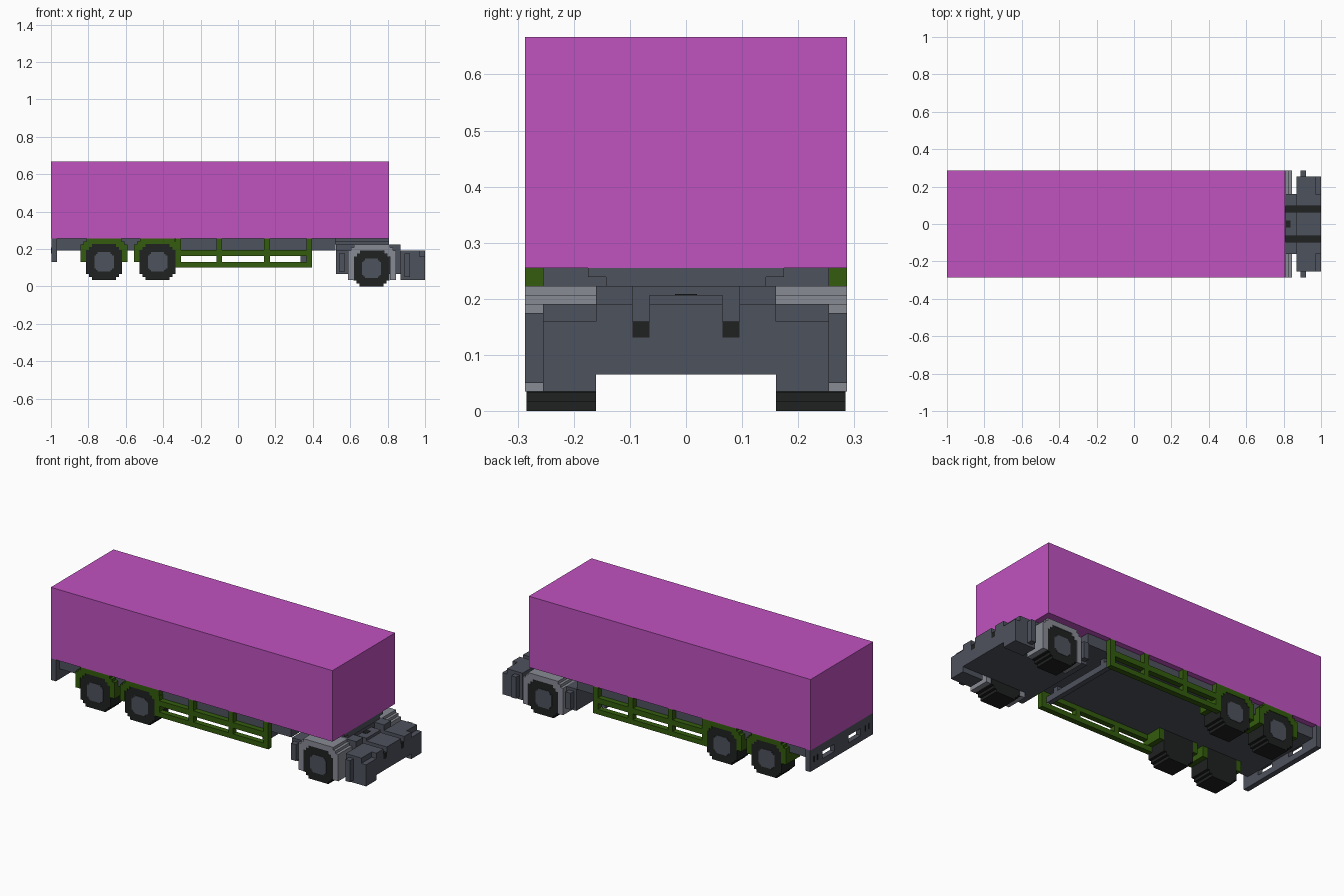
import bpy, bmesh

cube = bpy.data.objects.get("Cube")
if cube:
    bpy.data.objects.remove(cube, do_unlink=True)


def material(name, rgb):
    m = bpy.data.materials.new(name)
    m.use_nodes = True
    col = (*rgb, 1.0)
    m.diffuse_color = col
    m.node_tree.nodes["Principled BSDF"].inputs["Base Color"].default_value = col
    return m


PINK = material("cargo pink", (0.53, 0.085, 0.53))
GREEN = material("rail green", (0.034, 0.107, 0.004))
DARK = material("chassis grey", (0.076, 0.084, 0.109))
LIGHT = material("fender grey", (0.25, 0.258, 0.30))
BLACK = material("tyre black", (0.014, 0.015, 0.015))


def finish(name, bm, mat):
    bmesh.ops.recalc_face_normals(bm, faces=bm.faces)
    me = bpy.data.meshes.new(name)
    bm.to_mesh(me)
    bm.free()
    me.materials.append(mat)
    ob = bpy.data.objects.new(name, me)
    bpy.context.collection.objects.link(ob)
    return ob


def boxes(name, mat, specs, mirror=False):
    """One object from (x0, x1, y0, y1, z0, z1) blocks, optionally mirrored in y."""
    bm = bmesh.new()
    for x0, x1, y0, y1, z0, z1 in specs:
        for a, b in ([(y0, y1), (-y1, -y0)] if mirror else [(y0, y1)]):
            verts = bmesh.ops.create_cube(bm, size=1)["verts"]
            for v in verts:
                v.co.x = x0 if v.co.x < 0 else x1
                v.co.y = a if v.co.y < 0 else b
                v.co.z = z0 if v.co.z < 0 else z1
    return finish(name, bm, mat)


def extrude(name, mat, pts, y0, y1):
    """Extrude an x/z outline between two y values."""
    bm = bmesh.new()
    face = bm.faces.new([bm.verts.new((x, y0, z)) for x, z in pts])
    ext = bmesh.ops.extrude_face_region(bm, geom=[face])["geom"]
    for v in ext:
        if isinstance(v, bmesh.types.BMVert):
            v.co.y = y1
    return finish(name, bm, mat)


def both(name, mat, pts, y0, y1):
    for side, s in (("left", 1), ("right", -1)):
        extrude(f"{name}_{side}", mat, pts, s * y0, s * y1)


# Stepped wheel outline, built from one quadrant
QUAD = [(0.096, 0.064), (0.08, 0.064), (0.08, 0.08), (0.064, 0.08), (0.064, 0.096)]


def stepped(cx, cz, k=1.0):
    pts = QUAD + [(-x, z) for x, z in reversed(QUAD)]
    pts += [(-x, -z) for x, z in pts]
    return [(cx + x * k, cz + z * k) for x, z in pts]


def wheel(name, cx, cz):
    both(name + "_tyre", BLACK, stepped(cx, cz), 0.16, 0.284)
    both(name + "_hub", DARK, stepped(cx, cz, 0.54), 0.20, 0.2865)


def fender(name, mat, cx, cz, bottom, top, half):
    s = 0.016
    left = [(-half, bottom), (-half, top - 2 * s), (-half + s, top - 2 * s),
            (-half + s, top - s), (-half + 2 * s, top - s), (-half + 2 * s, top)]
    outer = left + [(-x, z) for x, z in reversed(left)]
    arch = [(0.096, bottom)] + [(x, cz + z) for x, z in QUAD]
    arch += [(-x, z) for x, z in reversed(arch)]
    both(name, mat, [(cx + x, z) for x, z in outer + arch], 0.16, 0.287)


# Cargo box
boxes("cargo_box", PINK, [(-1, 0.807, -0.287, 0.287, 0.255, 0.667)])

# Trailer chassis and coupling neck
boxes("trailer_chassis", DARK, [
    (-0.97, 0.52, -0.255, 0.255, 0.191, 0.255),
    (0.52, 0.807, -0.175, 0.175, 0.239, 0.255),
    (0.52, 0.807, -0.143, 0.143, 0.223, 0.239)])
boxes("landing_crossbar", DARK, [(0.335, 0.365, -0.255, 0.255, 0.13, 0.165),
                                 (0.335, 0.365, -0.20, -0.17, 0.165, 0.191),
                                 (0.335, 0.365, 0.17, 0.20, 0.165, 0.191)])

# Rear bumper with two openings
boxes("rear_bumper", DARK, [
    (-0.998, -0.968, -0.287, 0.287, 0.207, 0.255),
    (-0.998, -0.968, -0.287, 0.287, 0.13, 0.165),
    (-0.998, -0.968, -0.065, 0.065, 0.165, 0.207),
    (-0.998, -0.968, 0.175, 0.287, 0.165, 0.207),
    (-0.998, -0.968, -0.287, -0.175, 0.165, 0.207)])
boxes("bumper_vents", BLACK, [(-1, -0.996, 0.215, 0.223, 0.175, 0.207),
                              (-1, -0.996, 0.247, 0.255, 0.175, 0.207)], True)

# Trailer wheels and fenders
for name, x in (("rear_axle", -0.716), ("middle_axle", -0.43)):
    wheel(name, x, 0.131)
    fender(name + "_fender", GREEN, x, 0.131, 0.13, 0.255, 0.126)

# Side guard rails
rails = [(-0.335, 0.395, 0.255, 0.287, 0.1, 0.129),
         (-0.335, 0.395, 0.255, 0.287, 0.163, 0.195)]
rails += [(x - 0.015, x + 0.015, 0.255, 0.287, 0.1, 0.255)
          for x in (-0.32, -0.1, 0.155, 0.38)]
boxes("side_guard", GREEN, rails, True)

# Towing unit: central body with grooves along the top
boxes("tug_body", DARK, [
    (0.525, 1, -0.16, 0.16, 0.065, 0.131),
    (0.525, 0.81, -0.16, 0.16, 0.131, 0.223),
    (0.81, 1, -0.065, 0.065, 0.131, 0.191),
    (0.81, 0.87, -0.065, 0.065, 0.191, 0.207)])
boxes("tug_body_sides", DARK, [(0.81, 1, 0.095, 0.16, 0.131, 0.191),
                               (0.81, 0.87, 0.095, 0.16, 0.191, 0.223)], True)
boxes("groove_bars", BLACK, [(0.81, 1, 0.065, 0.095, 0.131, 0.16)], True)
boxes("groove_drips", BLACK, [(0.996, 1.0, 0.074, 0.086, 0.127, 0.131)], True)
boxes("hitch_pin", BLACK, [(0.812, 0.838, -0.02, 0.02, 0.2, 0.209)])

# Towing unit: front corner blocks and side steps behind the wheels
boxes("front_corner", DARK, [
    (0.87, 0.97, 0.16, 0.255, 0.035, 0.191),
    (0.97, 1, 0.16, 0.255, 0.035, 0.16),
    (0.89, 0.92, 0.255, 0.287, 0.05, 0.175)], True)
boxes("side_step", DARK, [
    (0.525, 0.59, 0.16, 0.255, 0.065, 0.191),
    (0.54, 0.572, 0.255, 0.287, 0.08, 0.175)], True)

# Towing unit wheels and fenders
wheel("tug_axle", 0.714, 0.096)
fender("tug_fender", LIGHT, 0.716, 0.096, 0.035, 0.223, 0.128)
